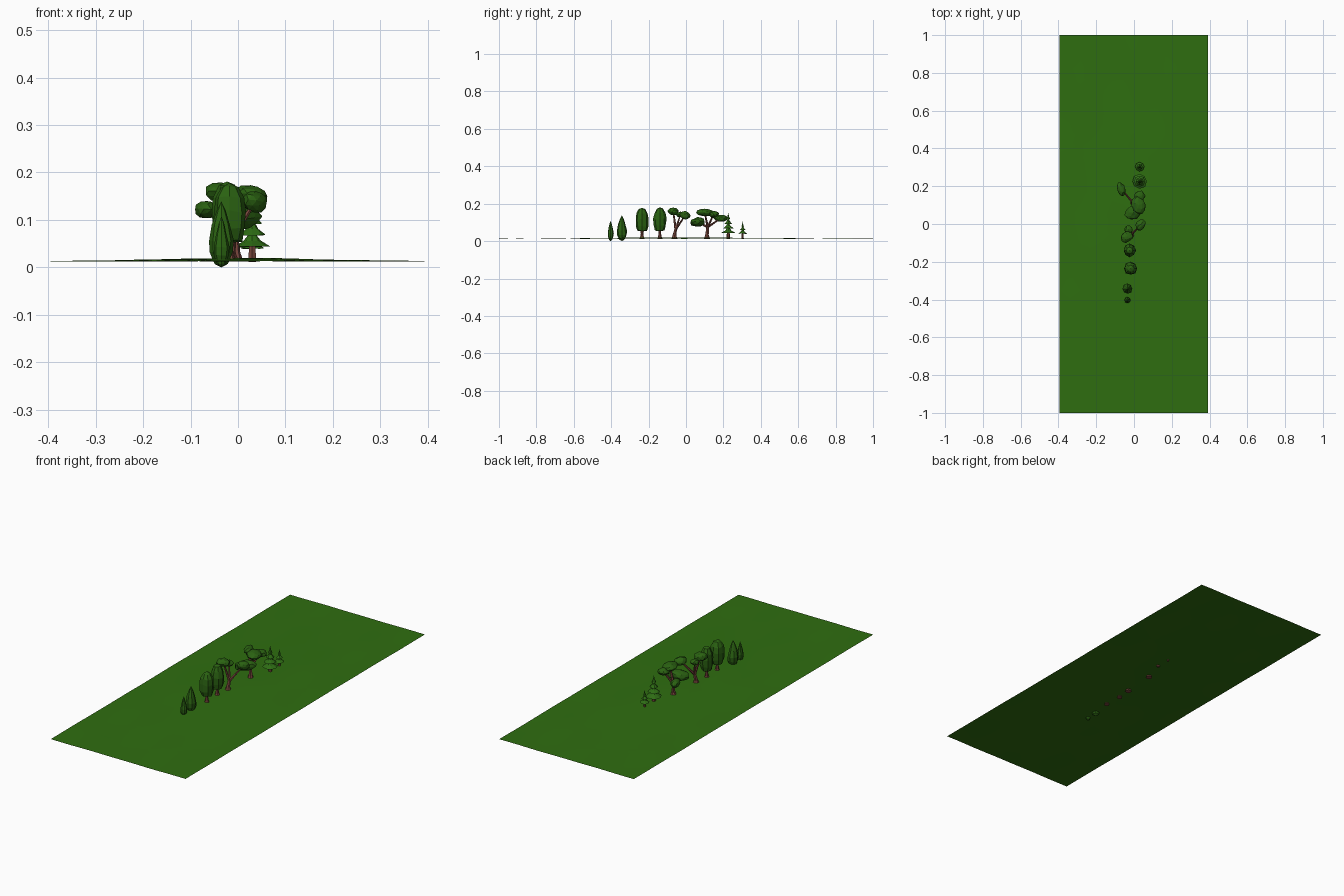
import bpy, bmesh, math, random
from mathutils import Vector, Matrix

if "Cube" in bpy.data.objects:
    bpy.data.objects.remove(bpy.data.objects["Cube"])

random.seed(4)


def material(name, rgb):
    m = bpy.data.materials.new(name)
    m.diffuse_color = (*rgb, 1)
    m.use_nodes = True
    m.node_tree.nodes["Principled BSDF"].inputs["Base Color"].default_value = m.diffuse_color
    return m


GRASS = material("grass green", (0.028, 0.155, 0.005))
LEAF = material("leaf green", (0.024, 0.125, 0.006))
PINE = material("conifer green", (0.027, 0.15, 0.007))
BARK = material("red brown bark", (0.19, 0.062, 0.045))


def finish(name, bm, mat):
    bmesh.ops.recalc_face_normals(bm, faces=bm.faces)
    me = bpy.data.meshes.new(name)
    bm.to_mesh(me)
    bm.free()
    me.materials.append(mat)
    ob = bpy.data.objects.new(name, me)
    bpy.context.collection.objects.link(ob)
    return ob


def height(x, y):
    """Gentle rise toward the middle with slight ripples."""
    return (0.013 + 0.007 * math.exp(-(x / 0.22) ** 2 - (y / 0.5) ** 2)
            + 0.0008 * math.sin(19 * x + 5 * y) * math.cos(11 * y - 7 * x))


def lathe(bm, x, y, profile, sides, wobble=0.0):
    """Closed faceted solid of revolution from (radius, z) pairs; radius 0 makes a tip."""
    rings = []
    for r, z in profile:
        if r == 0:
            rings.append([bm.verts.new((x, y, z))])
            continue
        ring = []
        for i in range(sides):
            a = 2 * math.pi * i / sides
            k = r * (1 + random.uniform(-wobble, wobble))
            ring.append(bm.verts.new((x + k * math.cos(a), y + k * math.sin(a),
                                      z + r * random.uniform(-wobble, wobble))))
        rings.append(ring)
    for a, b in zip(rings, rings[1:]):
        for i in range(sides):
            j = (i + 1) % sides
            if len(a) == 1:
                bm.faces.new((a[0], b[j], b[i]))
            elif len(b) == 1:
                bm.faces.new((a[i], a[j], b[0]))
            else:
                bm.faces.new((a[i], a[j], b[j], b[i]))
    for ring in (rings[0], rings[-1]):
        if len(ring) > 1:
            bm.faces.new(ring)


def limb(bm, p0, p1, r0, r1, sides=6):
    """Tapered branch between two points."""
    p0, p1 = Vector(p0), Vector(p1)
    d = p1 - p0
    rot = d.to_track_quat('Z', 'Y').to_matrix().to_4x4()
    bmesh.ops.create_cone(bm, cap_ends=True, segments=sides, radius1=r0, radius2=r1,
                          depth=d.length, matrix=Matrix.Translation((p0 + p1) / 2) @ rot)


def blob(bm, centre, size, turn=0.0, tilt=0.0):
    """Lumpy faceted leaf clump."""
    mat = (Matrix.Translation(centre) @ Matrix.Rotation(turn, 4, 'Z')
           @ Matrix.Rotation(tilt, 4, 'Y') @ Matrix.Diagonal((*size, 1)))
    new = bmesh.ops.create_icosphere(bm, subdivisions=2, radius=1)["verts"]
    for v in new:
        v.co = mat @ (v.co * random.uniform(0.88, 1.08))


# Ground sheet
bm = bmesh.new()
bmesh.ops.create_grid(bm, x_segments=14, y_segments=34, size=1)
for v in bm.verts:
    v.co.x = v.co.x * 0.394 - 0.001
    v.co.z = height(v.co.x, v.co.y)
ground = finish("ground", bm, GRASS)
for f in ground.data.polygons:
    f.use_smooth = True
    if f.normal.z < 0:
        ground.data.flip_normals()
        break

# Cypresses: slim spindles
for name, x, y, r, top in (("small_cypress", -0.035, -0.403, 0.016, 0.108),
                           ("large_cypress", -0.035, -0.343, 0.027, 0.139)):
    bm = bmesh.new()
    lathe(bm, x, y, [(0, 0), (r * 0.55, 0.008), (r * 0.95, top * 0.24), (r, top * 0.4),
                     (r * 0.72, top * 0.64), (r * 0.35, top * 0.86), (0, top)], 8, 0.07)
    finish(name, bm, LEAF)

# Oval trees: egg crown on a short flared trunk
for name, x, y, r, top in (("oval_tree_a", -0.018, -0.235, 0.035, 0.178),
                           ("oval_tree_b", -0.023, -0.14, 0.034, 0.181)):
    bm = bmesh.new()
    lathe(bm, x, y, [(0, 0.052), (r * 0.72, 0.056), (r * 0.92, 0.082), (r, 0.118),
                     (r * 0.88, 0.148), (r * 0.5, top - 0.008), (0, top)], 8, 0.09)
    finish(name + "_crown", bm, LEAF)
    bm = bmesh.new()
    lathe(bm, x, y, [(0.014, 0.012), (0.009, 0.026), (0.007, 0.042), (0.008, 0.065)], 7)
    finish(name + "_trunk", bm, BARK)

# Branching trees: base, fork, then clumps (centre, half size, turn, tilt)
forked = {
    "forked_tree_a": ((-0.015, -0.062, 0.012), (-0.012, -0.055, 0.062), [
        ((-0.038, -0.068, 0.158), (0.036, 0.028, 0.021), 0.6, 0.1),
        ((-0.03, -0.03, 0.142), (0.022, 0.024, 0.015), 0.2, 0.0),
        ((0.035, -0.004, 0.138), (0.033, 0.026, 0.022), 0.9, 0.15)]),
    "forked_tree_b": ((-0.005, 0.112, 0.012), (-0.008, 0.116, 0.075), [
        ((-0.002, 0.062, 0.102), (0.054, 0.036, 0.026), 0.5, -0.1),
        ((0.025, 0.10, 0.153), (0.036, 0.05, 0.021), 0.4, 0.1),
        ((0.03, 0.148, 0.143), (0.03, 0.028, 0.018), 0.3, 0.0),
        ((-0.068, 0.186, 0.122), (0.022, 0.038, 0.019), 0.3, 0.1)]),
}
for name, (base, fork, clumps) in forked.items():
    bm = bmesh.new()
    lathe(bm, base[0], base[1], [(0.017, base[2]), (0.011, 0.028), (0.009, 0.036)], 7)
    limb(bm, (base[0], base[1], 0.03), fork, 0.010, 0.008)
    for c, *_ in clumps:
        limb(bm, fork, c, 0.007, 0.0035)
    finish(name + "_trunk", bm, BARK)
    bm = bmesh.new()
    for c in clumps:
        blob(bm, *c)
    finish(name + "_crown", bm, LEAF)

# Conifers: overlapping skirts on a thin trunk
for name, x, y, r, low, top, n in (("large_conifer", 0.03, 0.226, 0.039, 0.043, 0.152, 4),
                                   ("small_conifer", 0.03, 0.303, 0.024, 0.040, 0.106, 3)):
    bm = bmesh.new()
    step = (top - low) / (n + 0.4)
    for i in range(n):
        z, k = low + i * step, r * (1 - 0.72 * i / (n - 1))
        tip = top if i == n - 1 else z + step * 1.5
        lathe(bm, x, y, [(0, z + 0.004), (k, z), (k * 0.42, z + step * 0.55), (0, tip)], 8, 0.05)
    finish(name + "_foliage", bm, PINE)
    bm = bmesh.new()
    limb(bm, (x, y, 0.011), (x, y, low + 0.012), r * 0.25, r * 0.18)
    finish(name + "_trunk", bm, BARK)
